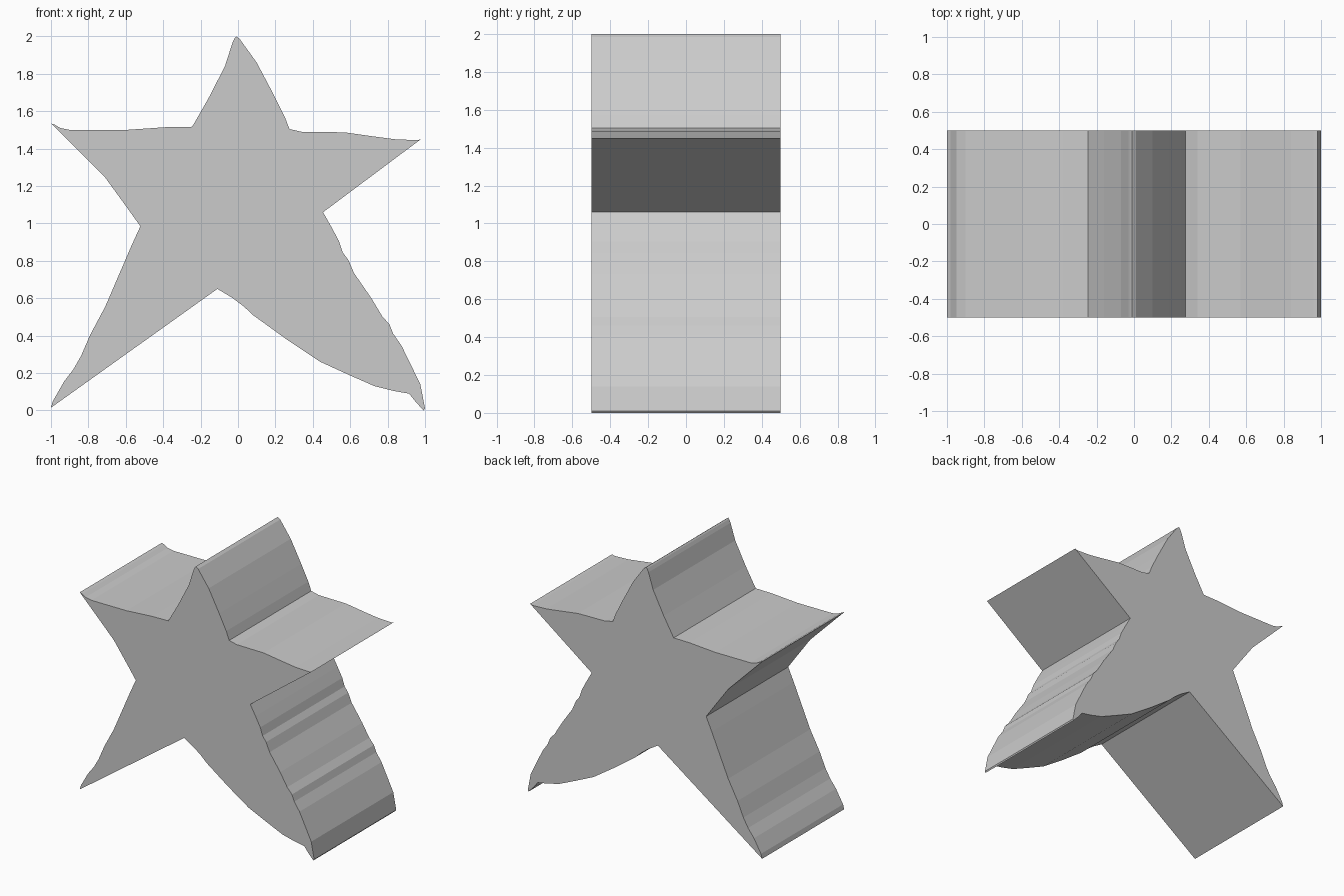
import bpy, bmesh

# Star outline (x, z), clockwise, one run of points per arm edge
top_right = [(-0.01, 2.0), (0.01, 1.985), (0.1, 1.86), (0.19, 1.69), (0.25, 1.57), (0.275, 1.505)]
right_arm = [(0.34, 1.49), (0.57, 1.487), (0.74, 1.463), (0.84, 1.45), (0.96, 1.445), (0.98, 1.452)]
right_leg_outer = [(0.455, 1.06), (0.5, 0.98), (0.54, 0.905), (0.56, 0.845), (0.59, 0.805),
                   (0.62, 0.735), (0.71, 0.605), (0.77, 0.505), (0.81, 0.46), (0.83, 0.41),
                   (0.875, 0.345), (0.975, 0.14), (1.0, 0.01), (0.993, 0.0)]
right_leg_inner = [(0.955, 0.04), (0.915, 0.09), (0.83, 0.105), (0.73, 0.13), (0.6, 0.187),
                   (0.44, 0.26), (0.26, 0.38), (0.08, 0.51), (0.03, 0.557), (-0.03, 0.602)]
left_leg = [(-0.11, 0.65), (-1.0, 0.015), (-0.99, 0.05), (-0.93, 0.155), (-0.88, 0.22),
            (-0.84, 0.29), (-0.79, 0.405), (-0.71, 0.555), (-0.57, 0.88)]
left_arm = [(-0.522, 0.985), (-0.59, 1.08), (-0.71, 1.245), (-0.96, 1.495), (-1.0, 1.535),
            (-0.98, 1.528), (-0.95, 1.51), (-0.9, 1.5), (-0.6, 1.5), (-0.38, 1.515)]
top_left = [(-0.245, 1.517), (-0.16, 1.665), (-0.07, 1.84), (-0.03, 1.965), (-0.018, 1.99)]
outline = (top_right + right_arm + right_leg_outer + right_leg_inner
           + left_leg + left_arm + top_left)

# Extrude the outline through the depth of the block
bm = bmesh.new()
front = bm.faces.new([bm.verts.new((x, -0.5, z)) for x, z in outline])
ext = bmesh.ops.extrude_face_region(bm, geom=[front], use_keep_orig=True)
back = [v for v in ext["geom"] if isinstance(v, bmesh.types.BMVert)]
bmesh.ops.translate(bm, verts=back, vec=(0, 1, 0))
bmesh.ops.recalc_face_normals(bm, faces=bm.faces)

mesh = bpy.data.meshes.new("star_block")
bm.to_mesh(mesh)
bm.free()
star = bpy.data.objects.new("star_block", mesh)
bpy.context.collection.objects.link(star)
